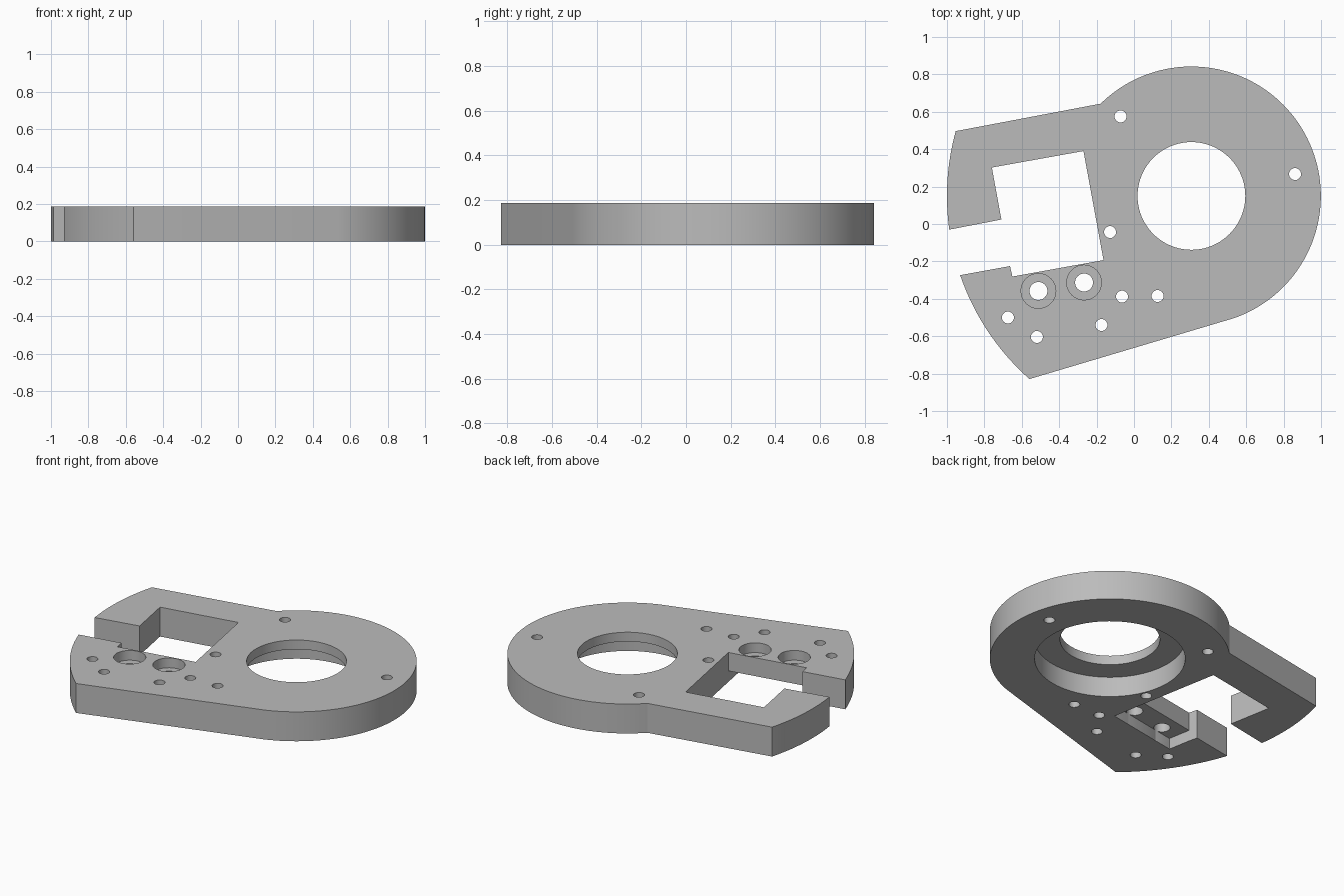
import bpy, bmesh, math
from mathutils import Vector

cube = bpy.data.objects.get("Cube")
if cube:
    bpy.data.objects.remove(cube, do_unlink=True)

THICK = 0.187
HUB = Vector((0.307, 0.15))      # centre shared by the hub and the left rim
HUB_R, RIM_R = 0.692, 1.307

grey = bpy.data.materials.new("plain grey")
grey.use_nodes = True
grey.diffuse_color = (0.5, 0.5, 0.5, 1)
grey.node_tree.nodes["Principled BSDF"].inputs["Base Color"].default_value = (0.5, 0.5, 0.5, 1)


def prism(name, points, z0, z1):
    """Extrude a flat profile from z0 to z1."""
    bm = bmesh.new()
    face = bm.faces.new([bm.verts.new((p[0], p[1], z0)) for p in points])
    up = bmesh.ops.extrude_face_region(bm, geom=[face])["geom"]
    bmesh.ops.translate(bm, vec=(0, 0, z1 - z0),
                        verts=[v for v in up if isinstance(v, bmesh.types.BMVert)])
    bmesh.ops.recalc_face_normals(bm, faces=bm.faces)
    mesh = bpy.data.meshes.new(name)
    bm.to_mesh(mesh)
    bm.free()
    mesh.materials.append(grey)
    obj = bpy.data.objects.new(name, mesh)
    bpy.context.collection.objects.link(obj)
    return obj


def arc(center, r, a0, a1, n):
    return [(center[0] + r * math.cos(a0 + (a1 - a0) * i / n),
             center[1] + r * math.sin(a0 + (a1 - a0) * i / n)) for i in range(n + 1)]


def hub_arc(r, start, end, n):
    """Counter-clockwise arc about the hub between two points' directions."""
    a0 = math.atan2(start[1] - HUB.y, start[0] - HUB.x)
    a1 = math.atan2(end[1] - HUB.y, end[0] - HUB.x)
    return arc(HUB, r, a0, a1 if a1 > a0 else a1 + math.tau, n)


def cylinder(name, center, r, z0, z1, n=32):
    return prism(name, arc(center, r, 0, math.tau, n)[:-1], z0, z1)


# Plate outline: round hub, upper arm, window with side slot, lower arm
shoulder, tangent = (-0.179, 0.644), (0.537, -0.505)
window_low_right, window_low_left = Vector((-0.163, -0.193)), Vector((-0.65, -0.281))
outline = hub_arc(HUB_R, tangent, shoulder, 80)
outline += hub_arc(RIM_R, (-0.955, 0.497), (-0.987, -0.03), 16)
outline += [(-0.709, 0.024), (-0.76, 0.302), (-0.27, 0.39), window_low_right,
            window_low_left, (-0.663, -0.225)]
outline += hub_arc(RIM_R, (-0.928, -0.273), (-0.559, -0.829), 20)
plate = prism("mounting_plate", outline, 0, THICK)

# Central bore with a wider recess underneath
cutters = [cylinder("bore_cutter", HUB, 0.288, -0.1, 0.3, 80),
           cylinder("recess_cutter", HUB, 0.434, -0.1, 0.128, 80)]

# Small through holes
for p in [(-0.072, 0.575), (0.861, 0.267), (-0.128, -0.043), (-0.064, -0.388),
          (0.126, -0.385), (-0.174, -0.54), (-0.519, -0.604), (-0.674, -0.5)]:
    cutters.append(cylinder("hole_cutter", p, 0.032, -0.1, 0.3, 24))

# Two counterbored holes
for p in [(-0.511, -0.358), (-0.267, -0.313)]:
    cutters.append(cylinder("screw_cutter", p, 0.048, -0.1, 0.3))
    cutters.append(cylinder("counterbore_cutter", p, 0.093, 0.125, 0.3))

# Pocket beneath the counterbored holes, open to the window
along = (window_low_right - window_low_left).normalized()
inward = Vector((along.y, -along.x))
pocket = [window_low_left + inward * 0.147, window_low_right + inward * 0.147,
          window_low_right - inward * 0.04, window_low_left - inward * 0.04]
cutters.append(prism("pocket_cutter", pocket, -0.1, 0.07))

# Cut everything, then keep only the finished plate
for c in cutters:
    c.hide_render = True
    mod = plate.modifiers.new(c.name, "BOOLEAN")
    mod.operation, mod.solver, mod.object = "DIFFERENCE", "EXACT", c
bpy.context.view_layer.update()
result = bpy.data.meshes.new_from_object(plate.evaluated_get(bpy.context.evaluated_depsgraph_get()))
plate.modifiers.clear()
plate.data = result
for c in cutters:
    bpy.data.objects.remove(c, do_unlink=True)

bpy.ops.object.select_all(action="DESELECT")
plate.select_set(True)
bpy.context.view_layer.objects.active = plate
bpy.ops.object.shade_smooth_by_angle(angle=math.radians(30))
